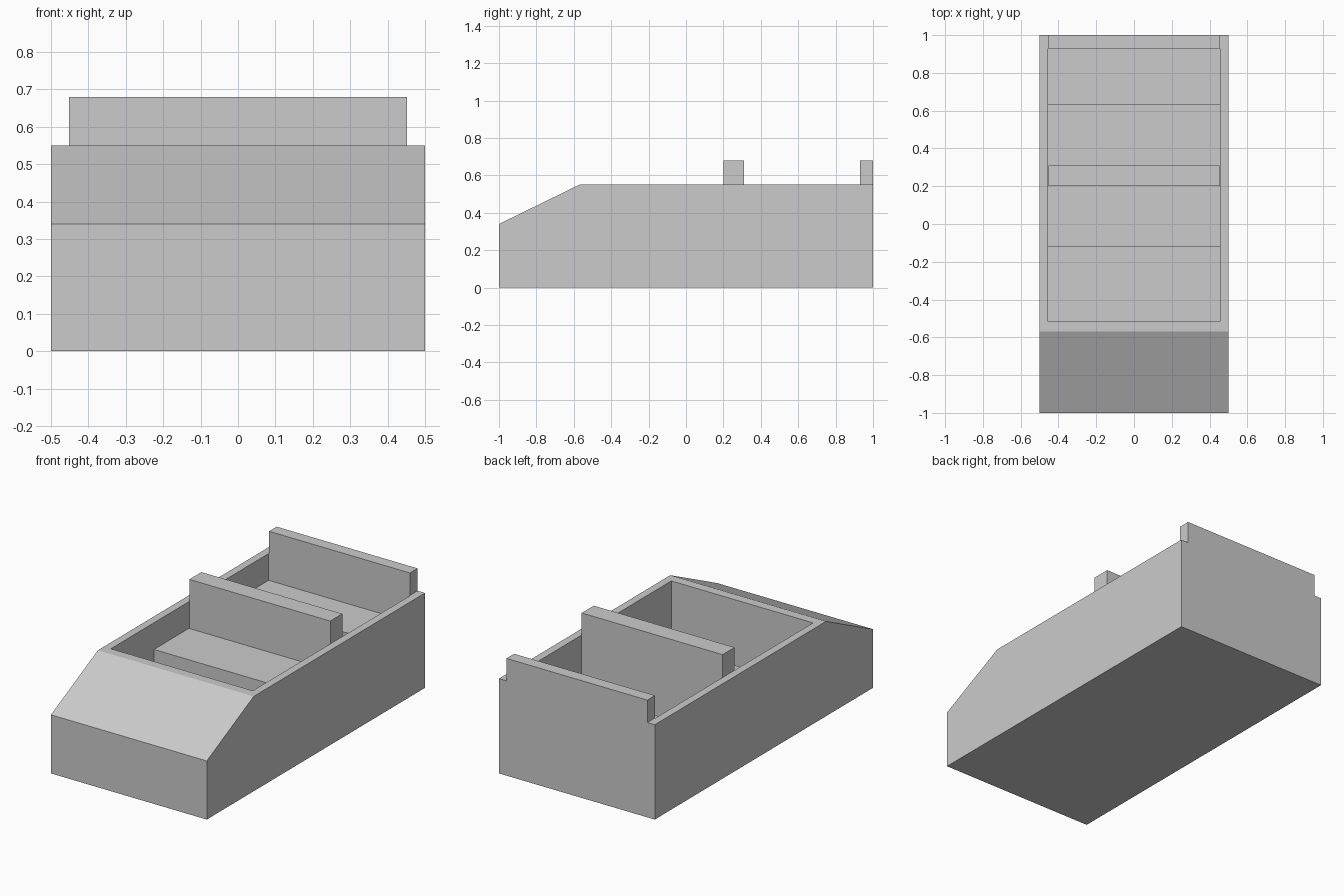
import bpy
import bmesh

if "Cube" in bpy.data.objects:
    bpy.data.objects.remove(bpy.data.objects["Cube"])


def extrude_profile(name, profile, half_width):
    """Solid from a closed (y, z) profile, extruded symmetrically along x."""
    bm = bmesh.new()
    face = bm.faces.new([bm.verts.new((-half_width, y, z)) for y, z in profile])
    result = bmesh.ops.extrude_face_region(bm, geom=[face])
    verts = [g for g in result["geom"] if isinstance(g, bmesh.types.BMVert)]
    bmesh.ops.translate(bm, verts=verts, vec=(2 * half_width, 0, 0))
    bmesh.ops.recalc_face_normals(bm, faces=bm.faces)
    mesh = bpy.data.meshes.new(name)
    bm.to_mesh(mesh)
    bm.free()
    obj = bpy.data.objects.new(name, mesh)
    bpy.context.collection.objects.link(obj)
    return obj


def block(name, y0, y1, z0, z1, half_width):
    return extrude_profile(name, [(y0, z0), (y1, z0), (y1, z1), (y0, z1)], half_width)


FLOOR, SEAT, RIM, BACK = 0.06, 0.395, 0.55, 0.68
INNER, BACK_HALF = 0.455, 0.452

# Car body with sloped nose
body = extrude_profile(
    "car_body", [(-1, 0), (1, 0), (1, RIM), (-0.57, RIM), (-1, 0.34)], 0.5)

# Hollow out the passenger compartment
cutter = block("compartment_cutter", -0.515, 0.93, FLOOR, 0.8, INNER)
cutter.hide_render = True
cut = body.modifiers.new("compartment", "BOOLEAN")
cut.operation = "DIFFERENCE"
cut.solver = "EXACT"
cut.object = cutter
bpy.context.view_layer.objects.active = body
bpy.ops.object.modifier_apply(modifier=cut.name)
bpy.data.objects.remove(cutter, do_unlink=True)

# Two bench seats, each with a tall backrest
block("front_seat", -0.12, 0.2, FLOOR, SEAT, INNER)
block("front_backrest", 0.2, 0.31, FLOOR, BACK, BACK_HALF)
block("rear_seat", 0.63, 0.93, FLOOR, SEAT, INNER)
block("rear_backrest", 0.93, 1.0, RIM, BACK, BACK_HALF)
